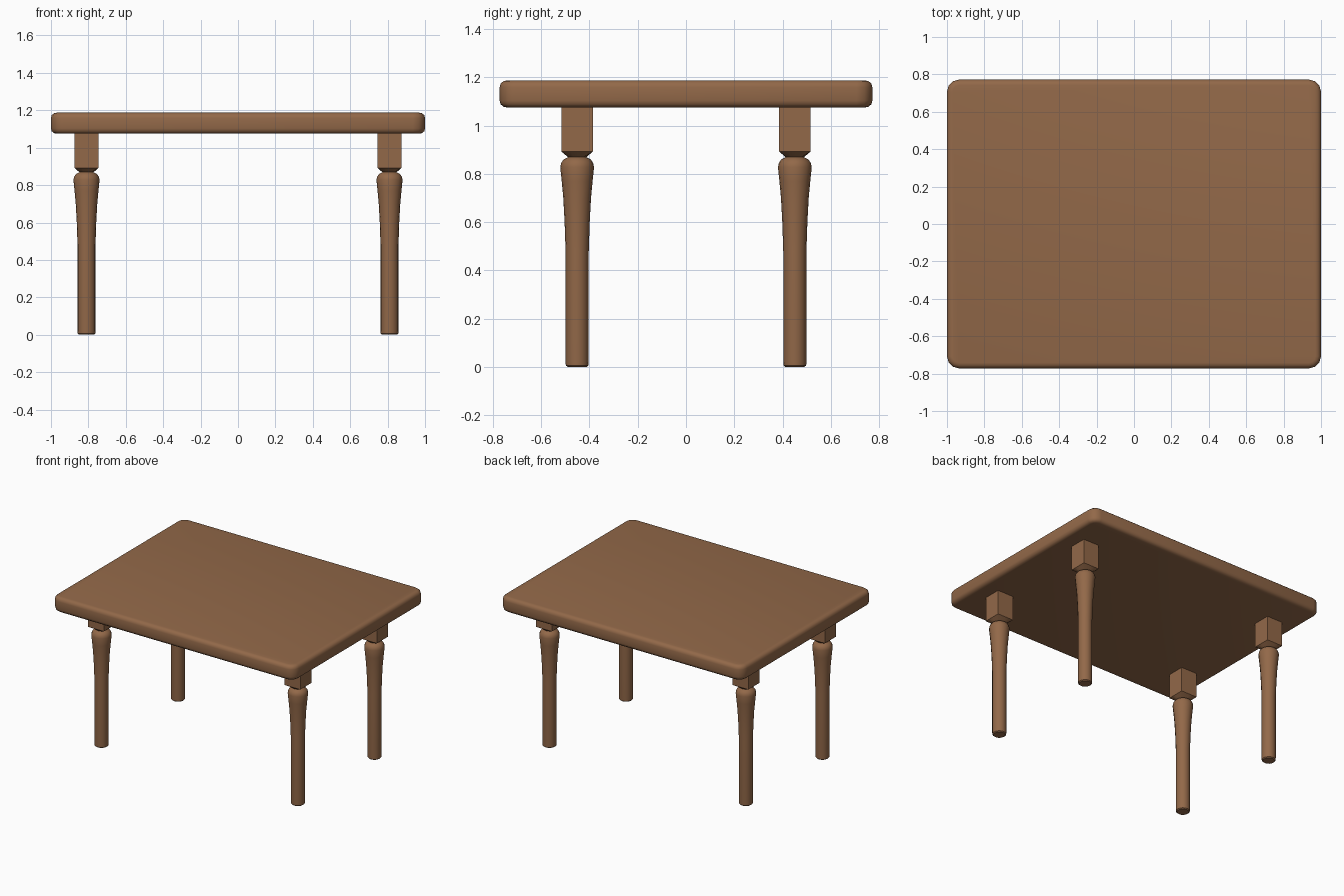
import bpy, bmesh, math

if "Cube" in bpy.data.objects:
    bpy.data.objects.remove(bpy.data.objects["Cube"])

wood = bpy.data.materials.new("brown wood")
wood.diffuse_color = (0.29, 0.14, 0.066, 1)
wood.use_nodes = True
wood.node_tree.nodes["Principled BSDF"].inputs["Base Color"].default_value = wood.diffuse_color


def make(name, bm, angle):
    bmesh.ops.recalc_face_normals(bm, faces=bm.faces)
    me = bpy.data.meshes.new(name)
    bm.to_mesh(me)
    bm.free()
    me.materials.append(wood)
    ob = bpy.data.objects.new(name, me)
    bpy.context.collection.objects.link(ob)
    bpy.ops.object.select_all(action='DESELECT')
    ob.select_set(True)
    bpy.context.view_layer.objects.active = ob
    bpy.ops.object.shade_smooth_by_angle(angle=math.radians(angle))
    return ob


def stack(bm, rings):
    """Skin a list of equal-length point rings and cap both ends."""
    loops = [[bm.verts.new(p) for p in r] for r in rings]
    n = len(loops[0])
    for a, b in zip(loops, loops[1:]):
        for i in range(n):
            j = (i + 1) % n
            bm.faces.new((a[i], a[j], b[j], b[i]))
    bm.faces.new(loops[0][::-1])
    bm.faces.new(loops[-1])


# Table top: rounded corners in plan, eased upper and lower edges
def plan(inset, z, hx=1.0, hy=0.772, r=0.065):
    pts = []
    for k, (sx, sy) in enumerate(((1, 1), (-1, 1), (-1, -1), (1, -1))):
        for s in range(4):
            t = math.radians(90 * k + 30 * s)
            pts.append((sx * (hx - r) + (r - inset) * math.cos(t),
                        sy * (hy - r) + (r - inset) * math.sin(t), z))
    return pts


bm = bmesh.new()
stack(bm, [plan(0.03, 1.075), plan(0.016, 1.078), plan(0.004, 1.088), plan(0, 1.103),
           plan(0, 1.159), plan(0.004, 1.174), plan(0.016, 1.184), plan(0.03, 1.187)])
make("table_top", bm, 50)

# Turned leg profile: (radius, height)
PROFILE = [(0.040, 0.0), (0.047, 0.006), (0.048, 0.02), (0.048, 0.48), (0.052, 0.6),
           (0.0575, 0.7), (0.064, 0.77), (0.070, 0.828), (0.066, 0.845),
           (0.056, 0.860), (0.038, 0.869)]
SIDES = 16


def circle(r, z, cx, cy):
    return [(cx + r * math.cos(2 * math.pi * i / SIDES),
             cy + r * math.sin(2 * math.pi * i / SIDES), z) for i in range(SIDES)]


def square(h, z, cx, cy):
    pts = []
    for i in range(SIDES):
        c, s = math.cos(2 * math.pi * i / SIDES), math.sin(2 * math.pi * i / SIDES)
        m = max(abs(c), abs(s))
        pts.append((cx + h * c / m, cy + h * s / m, z))
    return pts


# Four legs, each turned below a square block
for sx, xn in ((-1, "left"), (1, "right")):
    for sy, yn in ((-1, "front"), (1, "back")):
        cx, cy = sx * 0.81, sy * 0.451
        bm = bmesh.new()
        rings = [circle(r, z, cx, cy) for r, z in PROFILE]
        rings += [square(0.065, 0.892, cx, cy), square(0.065, 1.08, cx, cy)]
        stack(bm, rings)
        make(f"{yn}_{xn}_leg", bm, 40)
